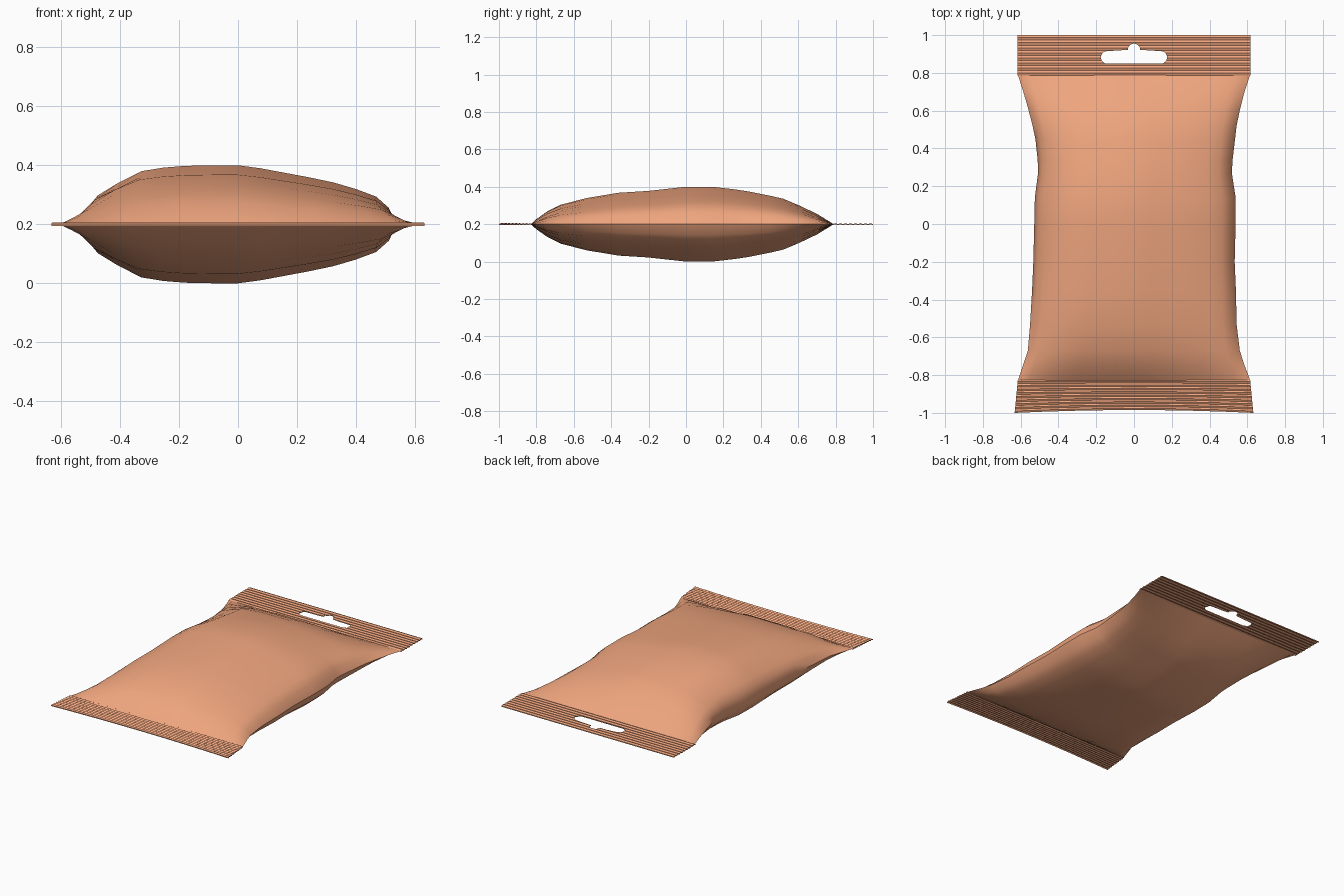
import bpy, bmesh, math

if "Cube" in bpy.data.objects:
    bpy.data.objects.remove(bpy.data.objects["Cube"])

MID = 0.2   # height of the seam plane
film = bpy.data.materials.new("film")
film.diffuse_color = (0.87, 0.38, 0.21, 1)
film.use_nodes = True
film.node_tree.nodes["Principled BSDF"].inputs["Base Color"].default_value = film.diffuse_color


def make_object(name, bm, colour=True):
    bmesh.ops.recalc_face_normals(bm, faces=bm.faces)
    me = bpy.data.meshes.new(name)
    bm.to_mesh(me)
    bm.free()
    ob = bpy.data.objects.new(name, me)
    bpy.context.collection.objects.link(ob)
    if colour:
        me.materials.append(film)
    return ob


def select(ob):
    bpy.ops.object.select_all(action='DESELECT')
    ob.select_set(True)
    bpy.context.view_layer.objects.active = ob


def grid_faces(bm, rows):
    for a, b in zip(rows, rows[1:]):
        for i in range(len(a) - 1):
            bm.faces.new((a[i], a[i + 1], b[i + 1], b[i]))


# Pillow body: (y, half width left, half width right, puff height)
stations = [
    (-0.83, .615, .615, 0), (-0.80, .605, .605, .026), (-0.74, .585, .582, .068),
    (-0.67, .562, .560, .104), (-0.53, .550, .543, .140), (-0.36, .540, .540, .168),
    (-0.20, .533, .533, .178), (0.0, .528, .538, .200), (0.14, .525, .538, .200),
    (0.27, .508, .518, .185), (0.34, .510, .522, .174), (0.45, .522, .535, .152),
    (0.52, .537, .543, .136), (0.61, .560, .562, .098), (0.70, .586, .585, .055),
    (0.79, .615, .615, 0)]
# Cross-section: (position across, share of the puff height)
section = [(-1, 0), (-.96, .30), (-.9, .49), (-.77, .70), (-.62, .90), (-.48, .96),
           (-.34, .99), (-.16, 1), (0, 1), (.14, .95), (.28, .88), (.44, .80),
           (.6, .71), (.74, .60), (.87, .47), (.95, .28), (1, 0)]

bm = bmesh.new()
for side in (1, -1):
    rows = []
    for y, wl, wr, h in stations:
        row = []
        for s, k in section:
            # slight creases close to the seals
            crease = 1 + 0.10 * math.sin(s * 17) * max(0, abs(y) - 0.66) / 0.14
            row.append(bm.verts.new((s * (wl if s < 0 else wr), y,
                                     MID + side * h * k * crease)))
        rows.append(row)
    grid_faces(bm, rows)
bmesh.ops.remove_doubles(bm, verts=bm.verts, dist=1e-5)
body = make_object("bag_body", bm)
select(body)
bpy.ops.object.shade_smooth_by_angle(angle=math.radians(50))


# Crimped seals: thin zigzag sheets
def crimped_seal(name, y0, y1, w0, w1, ridges, bow):
    bm = bmesh.new()
    n = ridges * 2
    xs = [i / 4 for i in range(-4, 5)]
    sheets = []
    for side in (1, -1):
        rows = []
        for j in range(n + 1):
            t = j / n
            z = MID + side * 0.003 + (0.0025 if j % 2 else -0.0025)
            w = w0 + (w1 - w0) * t
            rows.append([bm.verts.new((s * w, y0 + (y1 - y0) * t
                                       + bow * t * (1 - s * s), z)) for s in xs])
        grid_faces(bm, rows)
        sheets.append(rows)
    top, low = sheets
    grid_faces(bm, [top[0], low[0]])
    grid_faces(bm, [top[-1], low[-1]])
    for e in (0, -1):
        grid_faces(bm, [[r[e] for r in top], [r[e] for r in low]])
    return make_object(name, bm)


crimped_seal("bottom_seal", -0.825, -1.0, .615, .632, 9, 0.015)
top_seal = crimped_seal("top_seal", 0.785, 1.0, .616, .616, 8, 0)

# Hanger hole: rounded slot with a round bump on top
r, cy, cx = 0.033, 0.882, 0.142
outline = []
for a in range(-90, 91, 15):
    outline.append((cx + r * math.cos(math.radians(a)), cy + r * math.sin(math.radians(a))))
for a in range(0, 181, 15):
    outline.append((r * math.cos(math.radians(a)), 0.922 + r * math.sin(math.radians(a))))
for a in range(90, 271, 15):
    outline.append((-cx + r * math.cos(math.radians(a)), cy + r * math.sin(math.radians(a))))
bm = bmesh.new()
base = bm.faces.new([bm.verts.new((x, y, MID - 0.05)) for x, y in outline])
ext = bmesh.ops.extrude_face_region(bm, geom=[base])
bmesh.ops.translate(bm, vec=(0, 0, 0.1),
                    verts=[g for g in ext["geom"] if isinstance(g, bmesh.types.BMVert)])
cutter = make_object("hole_cutter", bm, False)
cutter.hide_render = True

cut = top_seal.modifiers.new("hanger_hole", 'BOOLEAN')
cut.operation = 'DIFFERENCE'
cut.solver = 'EXACT'
cut.object = cutter
select(top_seal)
bpy.ops.object.modifier_apply(modifier=cut.name)
bpy.data.objects.remove(cutter)
